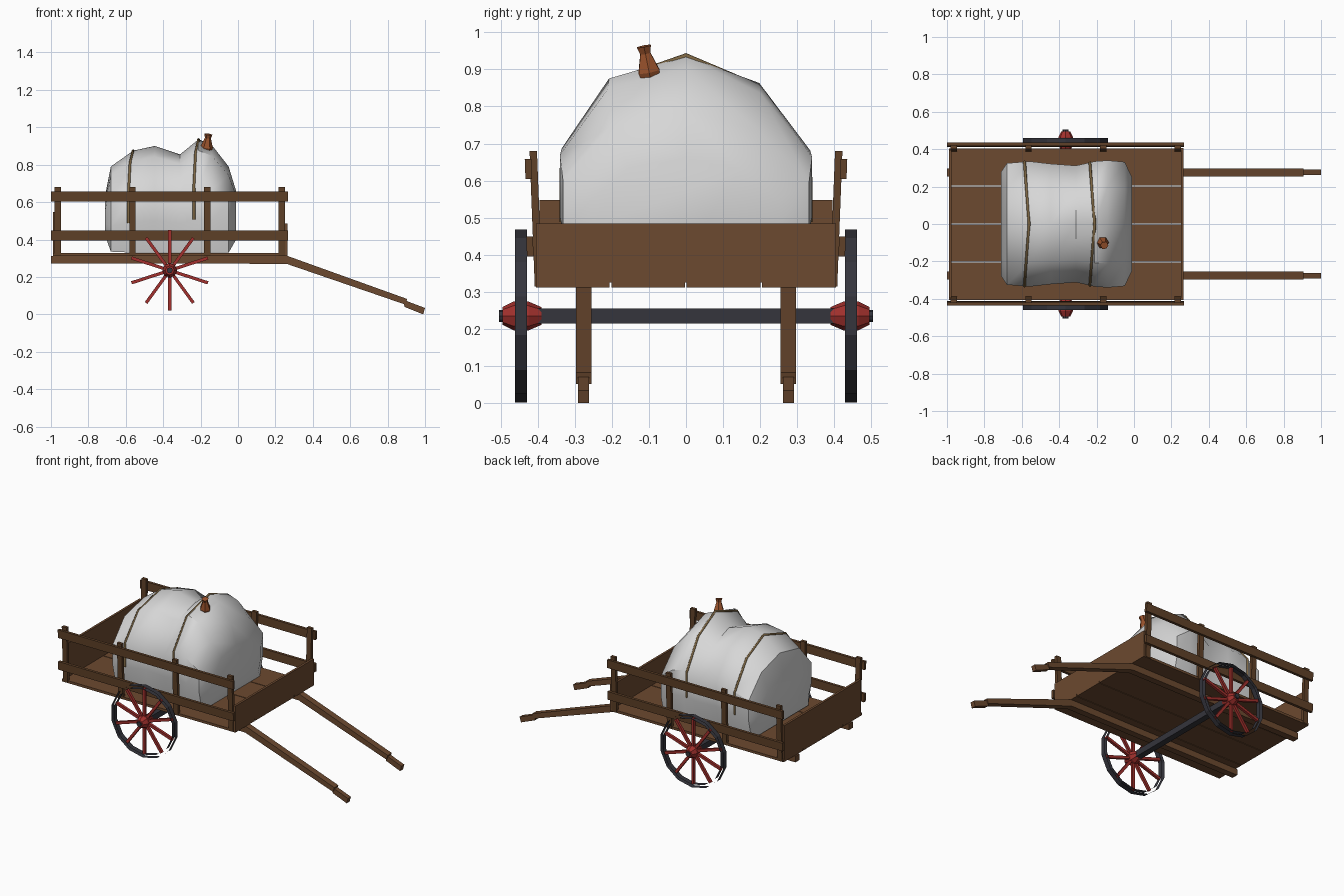
import bpy, bmesh, math
from mathutils import Matrix, Vector

cube = bpy.data.objects.get("Cube")
if cube:
    bpy.data.objects.remove(cube)


def material(name, rgb):
    m = bpy.data.materials.new(name)
    m.use_nodes = True
    m.diffuse_color = (*rgb, 1)
    m.node_tree.nodes["Principled BSDF"].inputs["Base Color"].default_value = (*rgb, 1)
    return m


WOOD = material("wood", (0.15, 0.067, 0.029))
DARK_WOOD = material("dark wood", (0.115, 0.052, 0.021))
CLOTH = material("white cloth", (0.68, 0.68, 0.68))
IRON = material("iron", (0.035, 0.035, 0.045))
RED = material("red paint", (0.36, 0.03, 0.026))
ROPE = material("rope", (0.2, 0.13, 0.055))
CLAY = material("terracotta", (0.32, 0.085, 0.025))


def finish(name, bm, mat, smooth=None, fix=True):
    if fix:
        bmesh.ops.recalc_face_normals(bm, faces=bm.faces)
    me = bpy.data.meshes.new(name)
    bm.to_mesh(me)
    bm.free()
    me.materials.append(mat)
    if smooth:
        me.shade_smooth()
        me.set_sharp_from_angle(angle=math.radians(smooth))
    ob = bpy.data.objects.new(name, me)
    bpy.context.collection.objects.link(ob)
    return ob


def box(name, lo, hi, mat, lean=0):
    """Box between two corners; lean shifts its top along y."""
    bm = bmesh.new()
    bmesh.ops.create_cube(bm, size=1)
    for v in bm.verts:
        top = v.co.z > 0
        v.co = Vector([a + (b - a) * (c + 0.5) for a, b, c in zip(lo, hi, v.co)])
        if top:
            v.co.y += lean
    return finish(name, bm, mat)


def prism(name, profile, y, width, mat):
    """Extrude an xz profile across y."""
    bm = bmesh.new()
    face = bm.faces.new([bm.verts.new((x, y - width / 2, z)) for x, z in profile])
    new = bmesh.ops.extrude_face_region(bm, geom=[face])["geom"]
    bmesh.ops.translate(bm, vec=(0, width, 0),
                        verts=[g for g in new if isinstance(g, bmesh.types.BMVert)])
    return finish(name, bm, mat)


def loft(name, rings, mat, smooth=None):
    """Skin closed rings and cap both ends."""
    bm = bmesh.new()
    rows = [[bm.verts.new(p) for p in ring] for ring in rings]
    n = len(rows[0])
    for a, b in zip(rows, rows[1:]):
        for i in range(n):
            bm.faces.new((a[i], a[(i + 1) % n], b[(i + 1) % n], b[i]))
    bm.faces.new(rows[0])
    bm.faces.new(rows[-1])
    return finish(name, bm, mat, smooth)


def lathe(name, profile, sides, place, mat):
    """Rings of (radius, height) about z, then placed by a matrix."""
    rings = [[place @ Vector((r * math.cos(k * math.tau / sides),
                              r * math.sin(k * math.tau / sides), h))
              for k in range(sides)] for r, h in profile]
    return loft(name, rings, mat)


BACK, FRONT = -0.99, 0.265

# Floor planks with narrow gaps
for i in range(4):
    y = -0.405 + i * 0.2035
    box(f"floor_plank_{i + 1}", (BACK, y, 0.312), (FRONT, y + 0.199, 0.328), WOOD)

# End boards
box("front_board", (0.25, -0.405, 0.325), (FRONT, 0.405, 0.485), WOOD)
box("back_board", (BACK, -0.395, 0.325), (BACK + 0.015, 0.395, 0.548), WOOD)

# Wheel placement
WX, WZ, WY = -0.365, 0.235, 0.445

for side, s in (("left", 1), ("right", -1)):
    # Long shaft running under the bed and down to the handle
    prism(f"{side}_shaft", [(-1, 0.312), (0.265, 0.312), (0.905, 0.082), (0.895, 0.052),
                            (0.26, 0.27), (-1, 0.273)], s * 0.276, 0.042, WOOD)
    prism(f"{side}_handle", [(0.885, 0.072), (0.905, 0.07), (1, 0.034), (0.99, 0),
                             (0.89, 0.04)], s * 0.276, 0.03, WOOD)

    # Leaning side posts and the two rails fixed outside them
    for i in range(4):
        x = -0.963 + i * 0.399
        box(f"{side}_post_{i + 1}", (x - 0.017, s * 0.398 - 0.01, 0.315),
            (x + 0.017, s * 0.398 + 0.01, 0.68), DARK_WOOD, lean=s * 0.014)
    for label, y, z in (("lower", 0.42, 0.395), ("upper", 0.424, 0.604)):
        box(f"{side}_{label}_rail", (-1, s * y - 0.009, z),
            (FRONT + 0.002, s * y + 0.009, z + 0.054), DARK_WOOD, lean=s * 0.002)

    # Rim: an outer and an inner band
    bm = bmesh.new()
    turn = Matrix.Translation((WX, s * WY, WZ)) @ Matrix.Rotation(math.pi / 2, 4, "X")
    for radius, inner in ((0.233, False), (0.214, True)):
        old = set(bm.faces)
        bmesh.ops.create_cone(bm, cap_ends=False, segments=14, radius1=radius,
                              radius2=radius, depth=0.032, matrix=turn)
        if inner:
            bmesh.ops.reverse_faces(bm, faces=[f for f in bm.faces if f not in old])
    finish(f"{side}_rim", bm, IRON, fix=False)

    # Spokes
    bm = bmesh.new()
    for k in range(10):
        spin = Matrix.Rotation(k * math.tau / 10, 4, "Y")
        bmesh.ops.create_cube(bm, size=1, matrix=Matrix.Translation((WX, s * WY, WZ)) @ spin
                              @ Matrix.Translation((0, 0, 0.12))
                              @ Matrix.Diagonal((0.017, 0.017, 0.19, 1)))
    finish(f"{side}_spokes", bm, RED)

    # Hub and axle end, turned outward
    out = Matrix.Translation((WX, 0, WZ)) @ Matrix.Rotation(-s * math.pi / 2, 4, "X")
    lathe(f"{side}_hub", [(0.024, 0.39), (0.039, 0.425), (0.039, 0.465), (0.024, 0.495)],
          8, out, RED)
    lathe(f"{side}_axle_end", [(0.016, 0.49), (0.016, 0.504)], 8, out, IRON)

# Axle
box("axle", (WX - 0.02, -0.4, WZ - 0.02), (WX + 0.02, 0.4, WZ + 0.02), IRON)

# Sack: stations of (x, half width, top, bottom) sharing one cross-section
SECTION = [(0, 0), (-0.9, 0), (-1, 0.3), (-1, 0.59), (-0.62, 0.9), (0, 1),
           (0.59, 0.88), (1, 0.58), (1, 0.3), (0.9, 0)]
STATIONS = [(-0.71, 0.28, 0.64, 0.42), (-0.68, 0.325, 0.79, 0.335), (-0.56, 0.335, 0.875, 0.33),
            (-0.445, 0.322, 0.9, 0.33), (-0.31, 0.312, 0.855, 0.33), (-0.21, 0.335, 0.936, 0.33),
            (-0.14, 0.34, 0.905, 0.33), (-0.05, 0.332, 0.79, 0.33), (-0.01, 0.25, 0.66, 0.4)]


def sack_point(station, fy, fz):
    x, w, top, low = station
    return Vector((x, fy * w, low + fz * (top - low)))


def station_at(x):
    for a, b in zip(STATIONS, STATIONS[1:]):
        if a[0] <= x <= b[0]:
            t = (x - a[0]) / (b[0] - a[0])
            return [p + (q - p) * t for p, q in zip(a, b)]


loft("sack", [[sack_point(st, *p) for p in SECTION] for st in STATIONS], CLOTH, smooth=40)

# Ropes tied over the sack
for name, x in (("back_rope", -0.585), ("front_rope", -0.235)):
    cu = bpy.data.curves.new(name, "CURVE")
    cu.dimensions = "3D"
    cu.bevel_depth = 0.008
    cu.bevel_resolution = 0
    cu.use_fill_caps = True
    path = SECTION[2:9]
    spline = cu.splines.new("POLY")
    spline.points.add(len(path) - 1)
    for pt, (fy, fz) in zip(spline.points, path):
        pt.co = (*sack_point(station_at(x + 0.025 * (1 - abs(fy))), fy, fz), 1)
    cu.materials.append(ROPE)
    bpy.context.collection.objects.link(bpy.data.objects.new(name, cu))

# Tied neck of the sack
neck = (Matrix.Translation((-0.17, -0.095, 0.87)) @ Matrix.Rotation(0.2, 4, "X")
        @ Matrix.Rotation(0.12, 4, "Y"))
lathe("sack_neck", [(0.026, 0), (0.033, 0.025), (0.016, 0.075), (0.022, 0.095)], 6, neck, CLAY)
